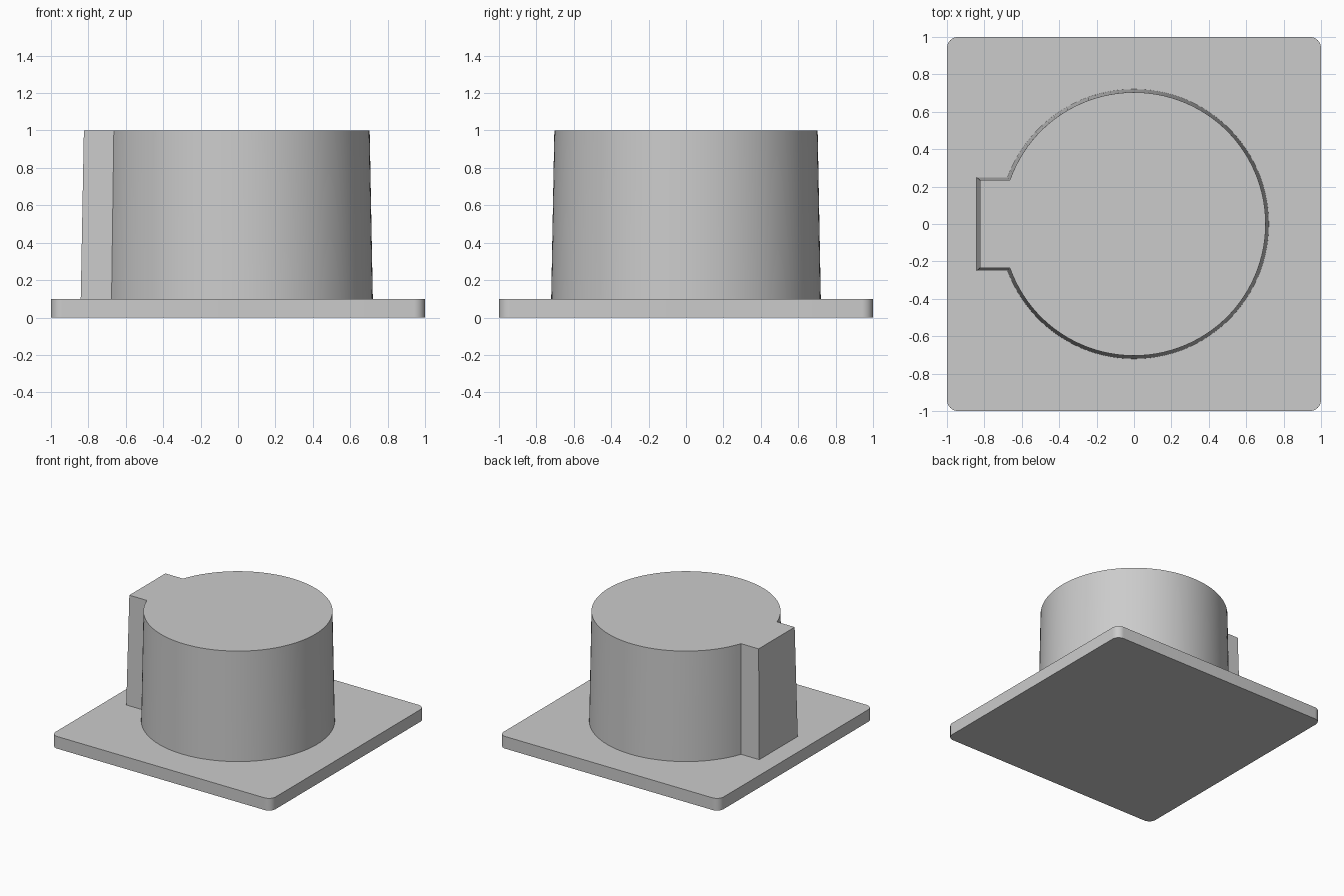
import bpy
import bmesh
from math import asin, cos, sin, pi, radians

default_cube = bpy.data.objects.get("Cube")
if default_cube:
    bpy.data.objects.remove(default_cube, do_unlink=True)

grey = bpy.data.materials.new("plain grey")
grey.use_nodes = True
GREY = (0.6, 0.6, 0.6, 1)
grey.diffuse_color = GREY
grey.node_tree.nodes["Principled BSDF"].inputs["Base Color"].default_value = GREY


def arc(cx, cy, radius, start, end, steps):
    """Points along an arc, both ends included."""
    angles = [start + (end - start) * i / steps for i in range(steps + 1)]
    return [(cx + radius * cos(a), cy + radius * sin(a)) for a in angles]


def loft(name, lower, upper, z0, z1):
    """Closed solid between two matching outlines."""
    bm = bmesh.new()
    low = [bm.verts.new((x, y, z0)) for x, y in lower]
    high = [bm.verts.new((x, y, z1)) for x, y in upper]
    bm.faces.new(low[::-1])
    bm.faces.new(high)
    n = len(low)
    for i in range(n):
        j = (i + 1) % n
        bm.faces.new((low[i], low[j], high[j], high[i]))
    bmesh.ops.recalc_face_normals(bm, faces=bm.faces)
    mesh = bpy.data.meshes.new(name)
    bm.to_mesh(mesh)
    bm.free()
    mesh.materials.append(grey)
    obj = bpy.data.objects.new(name, mesh)
    bpy.context.collection.objects.link(obj)
    bpy.ops.object.select_all(action="DESELECT")
    obj.select_set(True)
    bpy.context.view_layer.objects.active = obj
    bpy.ops.object.shade_smooth_by_angle(angle=radians(20))
    return obj


def rounded_square(half, radius):
    inner = half - radius
    points = []
    for k, (sx, sy) in enumerate([(1, 1), (-1, 1), (-1, -1), (1, -1)]):
        points += arc(sx * inner, sy * inner, radius, k * pi / 2, (k + 1) * pi / 2, 8)
    return points


def keyed_circle(radius, tab_reach, tab_half):
    """Circle with a square tab on the -x side."""
    gap = asin(tab_half / radius)
    return arc(0, 0, radius, gap - pi, pi - gap, 96) + [
        (-tab_reach, tab_half), (-tab_reach, -tab_half)]


# Rounded square base
base = rounded_square(1, 0.06)
loft("base_plate", base, base, 0, 0.1)

# Slightly tapered round block with its tab, seated just into the base
loft("keyed_block", keyed_circle(0.721, 0.841, 0.25),
     keyed_circle(0.704, 0.824, 0.234), 0.095, 1.0)
